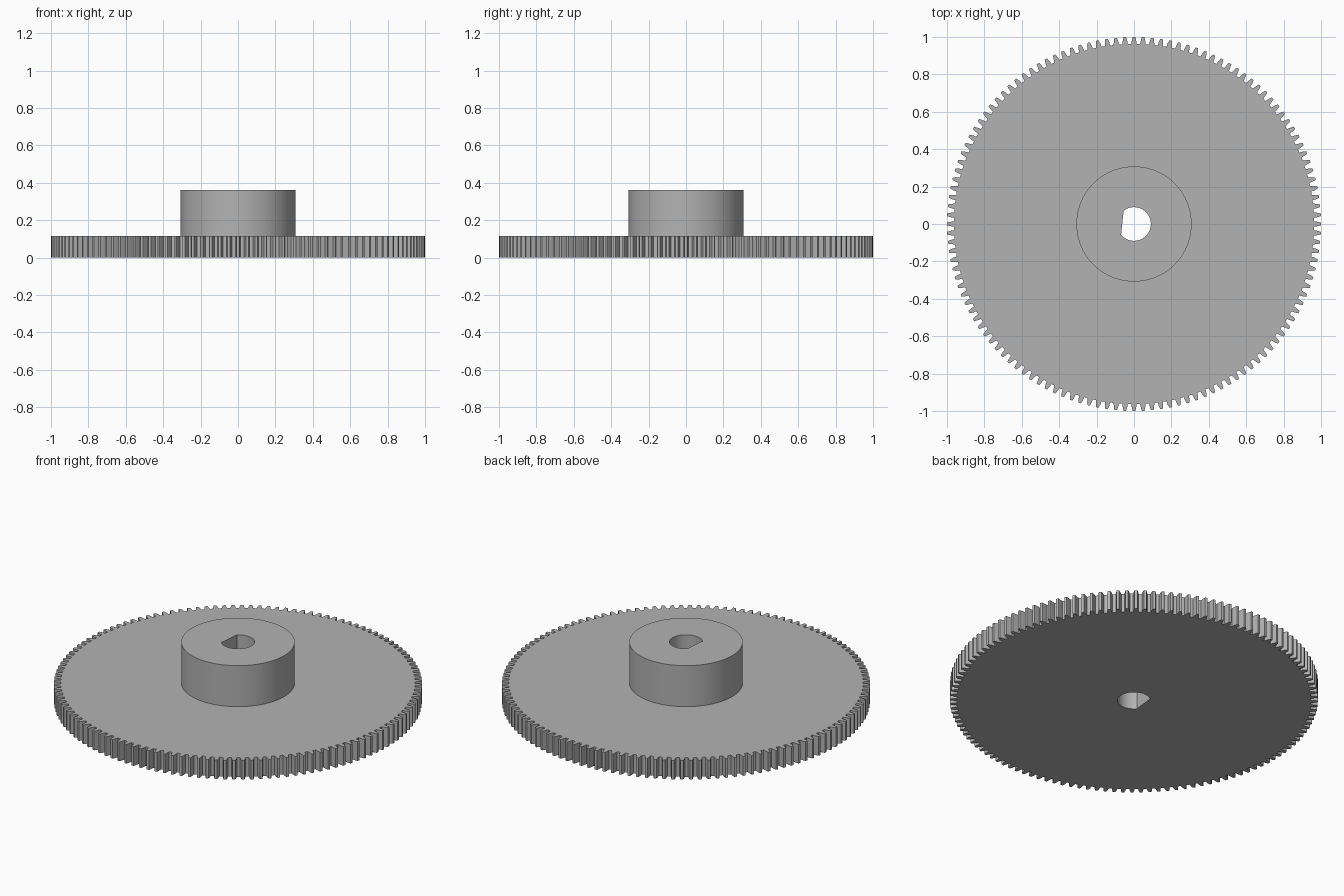
import bpy, bmesh, math
from mathutils import Vector

cube = bpy.data.objects.get("Cube")
if cube:
    bpy.data.objects.remove(cube, do_unlink=True)

TEETH = 128
TIP, ROOT = 1.0, 0.963
HUB_R, BORE_R, FLAT = 0.308, 0.09, 0.0625
WHEEL_H, TOTAL_H = 0.115, 0.361

grey = bpy.data.materials.new("plain grey")
grey.use_nodes = True
colour = (0.45, 0.45, 0.45, 1)
grey.diffuse_color = colour
grey.node_tree.nodes["Principled BSDF"].inputs["Base Color"].default_value = colour


def polar(r, a):
    return Vector((r * math.cos(a), r * math.sin(a), 0))


def circle(r, n):
    return [polar(r, math.tau * i / n) for i in range(n)]


def gear_outline():
    # Half width of a tooth, in pitches, falling from root to tip
    flank = [(0.31, ROOT), (0.285, ROOT + 0.006), (0.24, 0.983), (0.14, TIP)]
    tooth = [(-w, r) for w, r in flank] + [(w, r) for w, r in reversed(flank)]
    return [polar(r, math.tau * (i + w) / TEETH) for i in range(TEETH) for w, r in tooth]


def d_bore():
    # Round bore with one flat, on the model's right
    half = math.acos(FLAT / BORE_R)
    start = math.radians(174) + half
    return [polar(BORE_R, start + (math.tau - 2 * half) * i / 48) for i in range(49)]


def add_loop(bm, loop, z):
    verts = [bm.verts.new((p.x, p.y, z)) for p in loop]
    return verts, [bm.edges.new((v, verts[i - 1])) for i, v in enumerate(verts)]


def cap(bm, outer, inner, z, up):
    edges = add_loop(bm, outer, z)[1] + add_loop(bm, inner, z)[1]
    made = bmesh.ops.triangle_fill(bm, edges=edges, use_beauty=True, normal=(0, 0, up))
    for f in made["geom"]:
        if isinstance(f, bmesh.types.BMFace):
            f.normal_update()
            if f.normal.z * up < 0:
                f.normal_flip()


def wall(bm, loop, z0, z1, outward=True):
    low, high = add_loop(bm, loop, z0)[0], add_loop(bm, loop, z1)[0]
    for i in range(len(loop)):
        quad = [low[i - 1], low[i], high[i], high[i - 1]]
        bm.faces.new(quad if outward else quad[::-1])


def finish(bm, name):
    bmesh.ops.remove_doubles(bm, verts=bm.verts, dist=1e-5)
    mesh = bpy.data.meshes.new(name)
    bm.to_mesh(mesh)
    bm.free()
    mesh.materials.append(grey)
    obj = bpy.data.objects.new(name, mesh)
    bpy.context.collection.objects.link(obj)
    bpy.ops.object.select_all(action='DESELECT')
    obj.select_set(True)
    bpy.context.view_layer.objects.active = obj
    bpy.ops.object.shade_smooth_by_angle(angle=math.radians(20))


outline, rim, bore = gear_outline(), circle(HUB_R, 96), d_bore()

# Toothed wheel, left open beneath the hub
bm = bmesh.new()
cap(bm, outline, bore, 0, -1)
cap(bm, outline, rim, WHEEL_H, 1)
wall(bm, outline, 0, WHEEL_H)
finish(bm, "gear_wheel")

# Hub with the bore running right through to the underside
bm = bmesh.new()
wall(bm, rim, WHEEL_H, TOTAL_H)
cap(bm, rim, bore, TOTAL_H, 1)
wall(bm, bore, 0, TOTAL_H, outward=False)
finish(bm, "hub")
